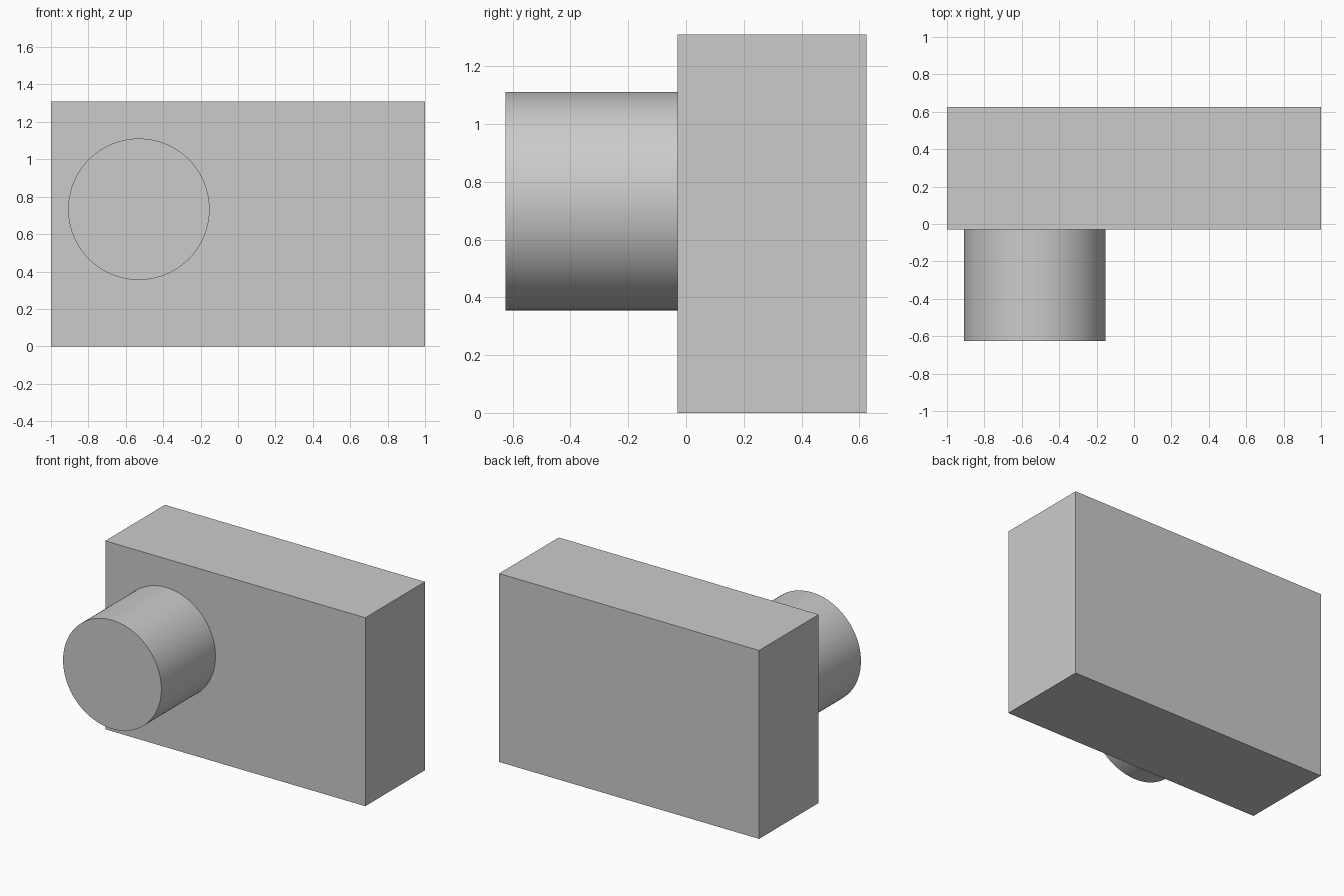
import bpy
import math

# Remove the default cube
cube = bpy.data.objects.get("Cube")
if cube:
    bpy.data.objects.remove(cube, do_unlink=True)

# Single flat grey
grey = bpy.data.materials.new("light_grey")
grey.use_nodes = True
colour = (0.6, 0.6, 0.6, 1.0)
grey.diffuse_color = colour
grey.node_tree.nodes["Principled BSDF"].inputs["Base Color"].default_value = colour

FRONT, FACE, BACK = -0.625, -0.03, 0.625
HEIGHT = 1.31
EMBED = 0.01


def finish(name):
    obj = bpy.context.object
    obj.name = name
    obj.data.name = name
    obj.data.materials.append(grey)
    return obj


# Rectangular body
bpy.ops.mesh.primitive_cube_add(size=1, location=(0, (FACE + BACK) / 2, HEIGHT / 2))
body = finish("body")
body.scale = (2, BACK - FACE, HEIGHT)
bpy.ops.object.transform_apply(location=False, rotation=False, scale=True)

# Round barrel on the front, seated slightly into the body
bpy.ops.mesh.primitive_cylinder_add(
    vertices=96, radius=0.378, depth=FACE + EMBED - FRONT,
    location=(-0.53, (FRONT + FACE + EMBED) / 2, 0.733),
    rotation=(math.pi / 2, 0, 0))
barrel = finish("front_barrel")
bpy.ops.object.shade_smooth_by_angle(angle=math.radians(30))
